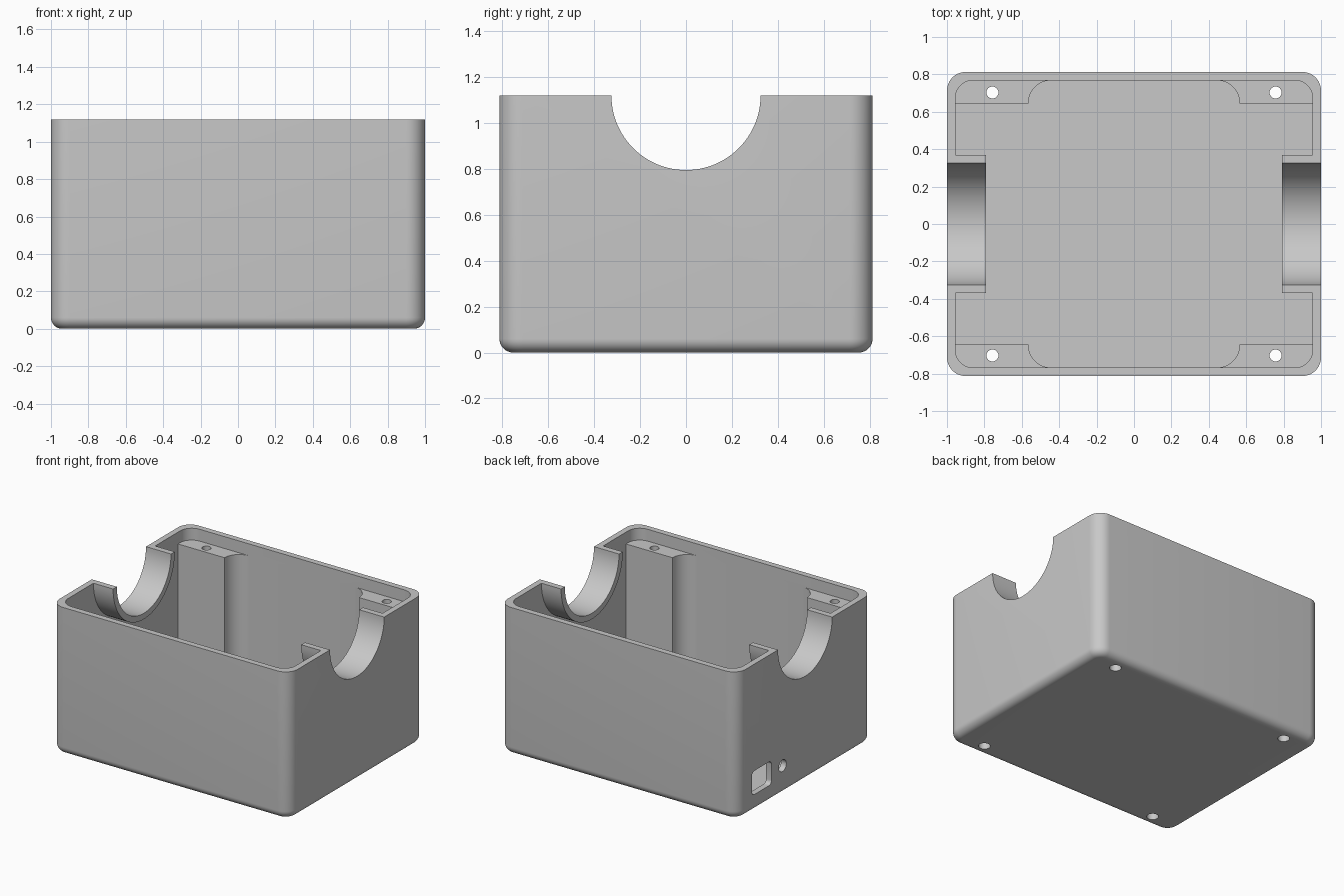
import bpy
import bmesh
from math import cos, sin, pi, radians
from mathutils import Matrix, Vector

HX, HY, HEIGHT = 1.0, 0.813, 1.12
WALL, FLOOR, CORNER, FILLET = 0.045, 0.045, 0.1, 0.06
POST_TOP, SADDLE_R = 1.03, 0.325

if "Cube" in bpy.data.objects:
    bpy.data.objects.remove(bpy.data.objects["Cube"], do_unlink=True)

grey = bpy.data.materials.new("matte_grey")
grey.use_nodes = True
grey.diffuse_color = (0.58, 0.58, 0.58, 1)
grey.node_tree.nodes["Principled BSDF"].inputs["Base Color"].default_value = (0.58, 0.58, 0.58, 1)


def rounded_rect(hx, hy, r, steps=10):
    """Counter-clockwise outline of a rounded rectangle."""
    pts = []
    for k, (sx, sy) in enumerate([(1, 1), (-1, 1), (-1, -1), (1, -1)]):
        for i in range(steps + 1):
            a = (k + i / steps) * pi / 2
            pts.append((sx * (hx - r) + r * cos(a), sy * (hy - r) + r * sin(a)))
    return pts


def loft(name, layers):
    """Closed solid through matching outlines, given as (outline, z)."""
    bm = bmesh.new()
    rings = [[bm.verts.new((x, y, z)) for x, y in pts] for pts, z in layers]
    n = len(rings[0])
    bm.faces.new(rings[0])
    bm.faces.new(rings[-1])
    for low, high in zip(rings, rings[1:]):
        for i in range(n):
            j = (i + 1) % n
            bm.faces.new((low[i], low[j], high[j], high[i]))
    return finish(name, bm)


def cylinder(name, r, start, end, segments=32):
    start, end = Vector(start), Vector(end)
    axis = end - start
    turn = axis.to_track_quat('Z', 'Y').to_matrix().to_4x4()
    bm = bmesh.new()
    bmesh.ops.create_cone(bm, cap_ends=True, segments=segments, radius1=r, radius2=r,
                          depth=axis.length,
                          matrix=Matrix.Translation((start + end) / 2) @ turn)
    return finish(name, bm)


def finish(name, bm):
    bmesh.ops.recalc_face_normals(bm, faces=bm.faces)
    mesh = bpy.data.meshes.new(name)
    bm.to_mesh(mesh)
    bm.free()
    mesh.materials.append(grey)
    obj = bpy.data.objects.new(name, mesh)
    bpy.context.scene.collection.objects.link(obj)
    return obj


def combine(target, tool, operation):
    """Apply a boolean and discard the tool."""
    mod = target.modifiers.new("cut", 'BOOLEAN')
    mod.operation, mod.object, mod.solver = operation, tool, 'EXACT'
    result = target.evaluated_get(bpy.context.evaluated_depsgraph_get())
    mesh = bpy.data.meshes.new_from_object(result)
    target.modifiers.clear()
    target.data = mesh
    bpy.data.objects.remove(tool, do_unlink=True)


# Outer body with a rounded bottom edge
layers = []
for i in range(9):
    a = i / 8 * pi / 2
    inset = FILLET * (1 - sin(a))
    layers.append((rounded_rect(HX - inset, HY - inset, CORNER - inset), FILLET * (1 - cos(a))))
layers.append((rounded_rect(HX, HY, CORNER), HEIGHT))
box = loft("enclosure_box", layers)

# Open cavity
inner = rounded_rect(HX - WALL, HY - WALL, 0.095)
combine(box, loft("cavity", [(inner, FLOOR), (inner, HEIGHT + 0.2)]), 'DIFFERENCE')

# Corner screw posts, blended into the long walls with a concave fillet
wall_y, post_y, post_x = HY - WALL, 0.645, 0.565
blend = wall_y - post_y
profile = [(0.975, post_y), (0.975, 0.7), (0.88, 0.79), (post_x - blend, 0.79)]
profile += [(post_x - blend + blend * sin(a), post_y + blend * cos(a))
            for a in (i / 12 * pi / 2 for i in range(13))]
corners = [(sx, sy) for sx in (-1, 1) for sy in (-1, 1)]
for sx, sy in corners:
    pts = [(sx * x, sy * y) for x, y in profile]
    combine(box, loft("post", [(pts, 0.025), (pts, POST_TOP)]), 'UNION')

# Half-round collars inside the end walls, then the saddles through them
for s in (-1, 1):
    collar = cylinder("collar", SADDLE_R + WALL, (s * 0.79, 0, HEIGHT), (s * 0.975, 0, HEIGHT), 96)
    trim = rounded_rect(2, 2, 0.1)
    combine(collar, loft("trim", [(trim, HEIGHT), (trim, HEIGHT + 1)]), 'DIFFERENCE')
    combine(box, collar, 'UNION')
    combine(box, cylinder("saddle", SADDLE_R, (s * 0.7, 0, HEIGHT), (s * 1.1, 0, HEIGHT), 96), 'DIFFERENCE')

# Screw holes with wider recesses underneath
for sx, sy in corners:
    x, y = sx * 0.757, sy * 0.703
    combine(box, cylinder("screw_hole", 0.032, (x, y, -0.1), (x, y, HEIGHT + 0.1)), 'DIFFERENCE')
    combine(box, cylinder("screw_recess", 0.041, (x, y, -0.1), (x, y, 0.15)), 'DIFFERENCE')

# Rounded port and small round hole in one end wall
port_outline = rounded_rect(0.09, 0.117, 0.03, 6)
port = loft("port", [(port_outline, -0.1), (port_outline, 0.1)])
port.data.transform(Matrix.Translation((-HX, 0.52, 0.22)) @ Matrix.Rotation(pi / 2, 4, 'Y'))
combine(box, port, 'DIFFERENCE')
combine(box, cylinder("round_hole", 0.045, (-1.1, 0.27, 0.22), (-0.9, 0.27, 0.22)), 'DIFFERENCE')

# Smooth curved faces, crisp edges
bpy.ops.object.select_all(action='DESELECT')
box.select_set(True)
bpy.context.view_layer.objects.active = box
bpy.ops.object.shade_smooth_by_angle(angle=radians(30))
